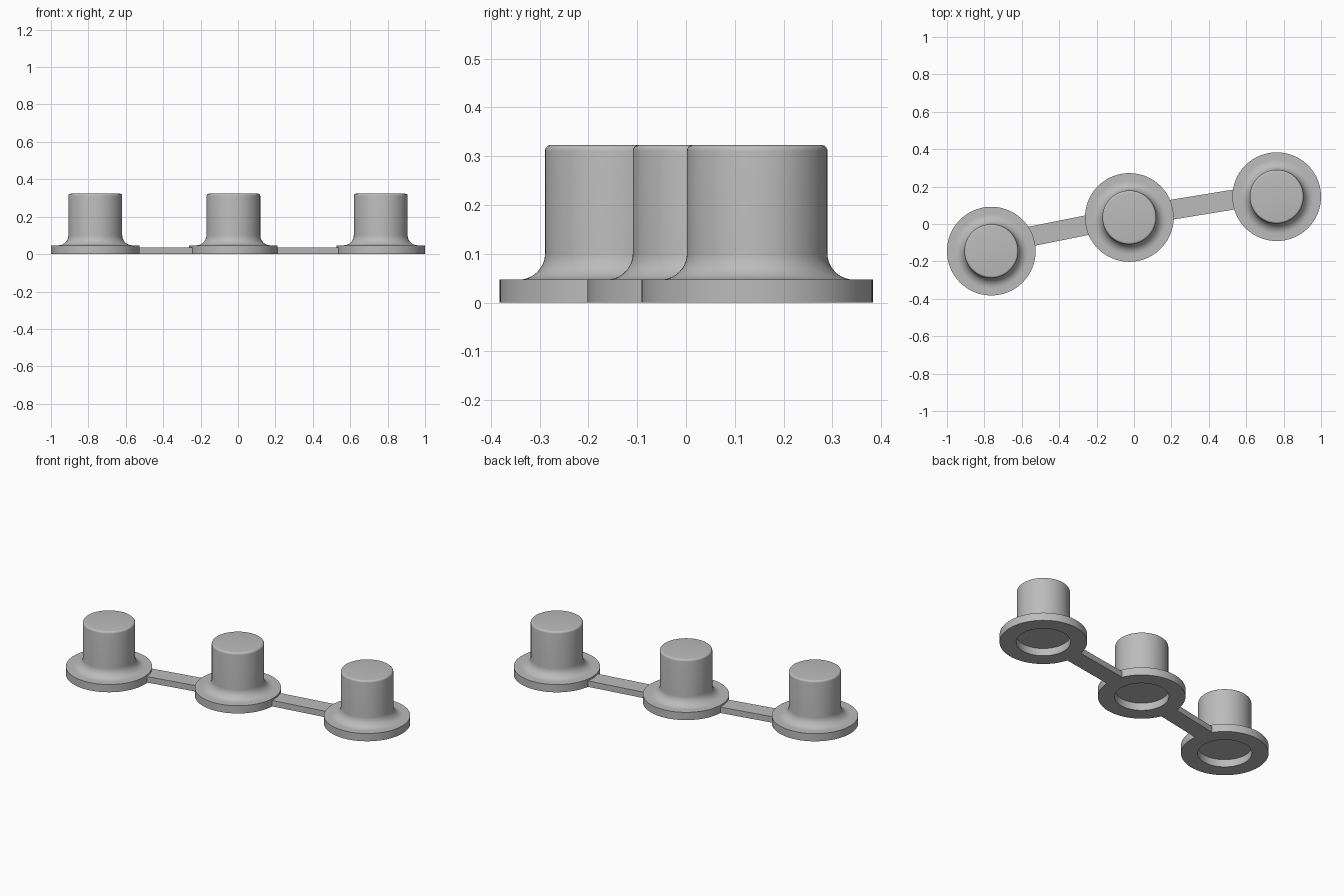
import bpy, bmesh
from math import cos, sin, pi, radians, atan2
from mathutils import Matrix

cube = bpy.data.objects.get("Cube")
if cube:
    bpy.data.objects.remove(cube, do_unlink=True)

grey = bpy.data.materials.new("plain grey")
grey.use_nodes = True
grey.diffuse_color = (0.5, 0.5, 0.5, 1)
grey.node_tree.nodes["Principled BSDF"].inputs["Base Color"].default_value = (0.5, 0.5, 0.5, 1)

SIDES = 96
FLANGE_R, FLANGE_H = 0.237, 0.047
POST_R, POST_H = 0.144, 0.323
FILLET, EDGE = 0.054, 0.012
RECESS_R, RECESS_H = 0.147, 0.045
BAR_W, BAR_H = 0.106, 0.036


def add_object(name, bm, smooth):
    bmesh.ops.recalc_face_normals(bm, faces=bm.faces)
    mesh = bpy.data.meshes.new(name)
    bm.to_mesh(mesh)
    bm.free()
    mesh.materials.append(grey)
    obj = bpy.data.objects.new(name, mesh)
    bpy.context.collection.objects.link(obj)
    if smooth:
        bpy.ops.object.select_all(action='DESELECT')
        obj.select_set(True)
        bpy.context.view_layer.objects.active = obj
        bpy.ops.object.shade_smooth_by_angle(angle=radians(30))
    return obj


def arc(cx, cz, r, start, end, steps):
    angles = [radians(start + (end - start) * i / steps) for i in range(steps + 1)]
    return [(cx + r * cos(a), cz + r * sin(a)) for a in angles]


# Half section of a peg: recess, flange, fillet, post, rounded rim
profile = [(RECESS_R, RECESS_H), (RECESS_R, 0), (FLANGE_R, 0), (FLANGE_R, FLANGE_H)]
profile += arc(POST_R + FILLET, FLANGE_H + FILLET, FILLET, 270, 180, 10)
profile += arc(POST_R - EDGE, POST_H - EDGE, EDGE, 0, 90, 5)


def peg(name, x, y):
    bm = bmesh.new()
    rings = [[bm.verts.new((x + r * cos(2 * pi * i / SIDES), y + r * sin(2 * pi * i / SIDES), z))
              for i in range(SIDES)] for r, z in profile]
    for low, high in zip(rings, rings[1:]):
        for i in range(SIDES):
            j = (i + 1) % SIDES
            bm.faces.new((low[i], low[j], high[j], high[i]))
    bm.faces.new(rings[0])   # recess ceiling
    bm.faces.new(rings[-1])  # post top
    add_object(name, bm, True)


# Flat bar lying on the ground between two flanges
def bar(name, x, y, length, slope):
    bm = bmesh.new()
    place = (Matrix.Translation((x, y, BAR_H / 2)) @ Matrix.Rotation(atan2(slope, 1), 4, 'Z')
             @ Matrix.Diagonal((length, BAR_W, BAR_H, 1)))
    bmesh.ops.create_cube(bm, size=1, matrix=place)
    add_object(name, bm, False)


peg("right_peg", -0.763, -0.145)
peg("middle_peg", -0.025, 0.035)
peg("left_peg", 0.763, 0.146)
bar("right_link_bar", -0.395, -0.035, 0.38, 0.2)
bar("left_link_bar", 0.37, 0.104, 0.41, 0.163)
